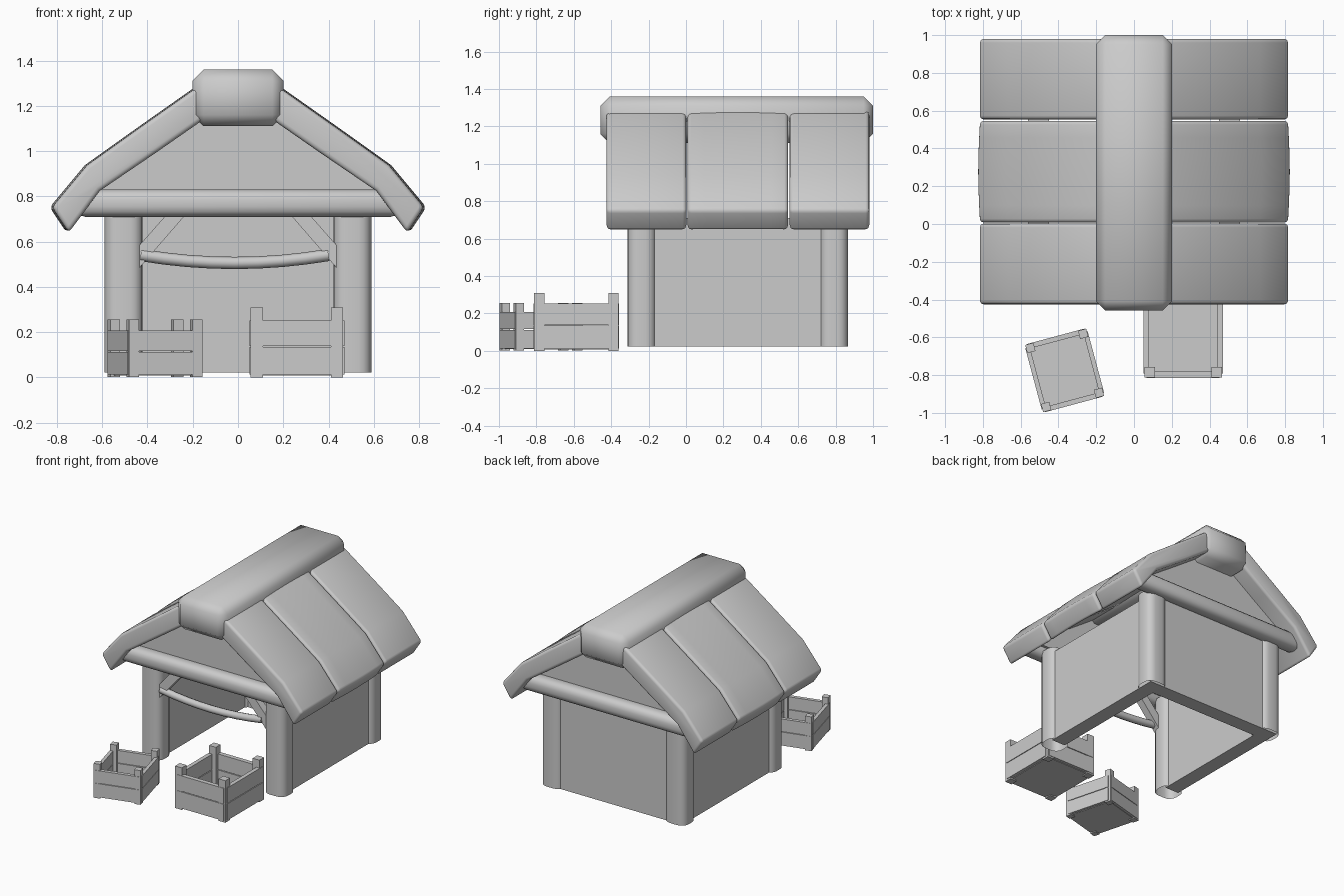
import bpy, bmesh, math
from mathutils import Matrix, Vector

if "Cube" in bpy.data.objects:
    bpy.data.objects.remove(bpy.data.objects["Cube"])


def finish(bm, name, smooth=True, recalc=True):
    if recalc:
        bmesh.ops.recalc_face_normals(bm, faces=bm.faces)
    me = bpy.data.meshes.new(name)
    bm.to_mesh(me)
    bm.free()
    ob = bpy.data.objects.new(name, me)
    bpy.context.collection.objects.link(ob)
    if smooth:
        bpy.ops.object.select_all(action='DESELECT')
        ob.select_set(True)
        bpy.context.view_layer.objects.active = ob
        bpy.ops.object.shade_smooth_by_angle(angle=math.radians(50))
    return ob


def add_box(bm, lo, hi):
    lo, hi = Vector(lo), Vector(hi)
    m = Matrix.Translation((lo + hi) / 2) @ Matrix.Diagonal((*(hi - lo), 1))
    return bmesh.ops.create_cube(bm, size=1, matrix=m)['verts']


def box(name, lo, hi, bevel=0.0, segs=3, axis=None, open_bottom=False):
    """Box with rounded edges; axis limits rounding to edges along that axis."""
    bm = bmesh.new()
    add_box(bm, lo, hi)
    if bevel:
        edges = [e for e in bm.edges if axis is None or
                 abs((e.verts[0].co - e.verts[1].co).normalized()[axis]) > 0.9]
        bmesh.ops.bevel(bm, geom=edges, offset=bevel, segments=segs, profile=0.5, affect='EDGES')
    if open_bottom:
        bm.normal_update()
        low = [f for f in bm.faces if f.normal.z < -0.9]
        bmesh.ops.delete(bm, geom=low, context='FACES')
    return finish(bm, name, bevel > 0, not open_bottom)


def prism(name, pts, y0, y1, bevel=0.0, bulge=0.0, steps=1):
    """x-z outline swept along y, optionally bulging outward mid-way."""
    bm = bmesh.new()
    rings = []
    s = 1 if sum(p[0] for p in pts) > 0 else -1
    for i in range(steps + 1):
        t = i / steps
        b = bulge * math.sin(math.pi * t)
        rings.append([bm.verts.new((x + s * b, y0 + (y1 - y0) * t, z)) for x, z in pts])
    n = len(pts)
    for a, b in zip(rings, rings[1:]):
        for k in range(n):
            bm.faces.new((a[k], a[(k + 1) % n], b[(k + 1) % n], b[k]))
    bm.faces.new(rings[0])
    bm.faces.new(rings[-1])
    bmesh.ops.recalc_face_normals(bm, faces=bm.faces)
    bm.normal_update()
    if bevel:
        edges = [e for e in bm.edges if e.calc_face_angle(0) > math.radians(60)]
        bmesh.ops.bevel(bm, geom=edges, offset=bevel, segments=3, profile=0.5, affect='EDGES')
    return finish(bm, name, bevel > 0)


# Ridge cap
box("ridge_cap", (-0.202, -0.458, 1.11), (0.202, 1.0, 1.36), 0.05, 1)

# Roof panels, three per side
outline = [(0.17, 1.29), (0.43, 1.107), (0.667, 0.938), (0.822, 0.752),
           (0.748, 0.64), (0.61, 0.825), (0.36, 0.995), (0.13, 1.155)]
for side, s in (("left", -1), ("right", 1)):
    pts = [(s * x, z) for x, z in outline]
    for i, (y0, y1, b) in enumerate(((-0.425, 0.002, 0.0), (0.008, 0.546, 0.01), (0.554, 0.98, 0.0))):
        prism(f"roof_panel_{side}_{i + 1}", pts, y0, y1, 0.02, b, 6 if b else 1)

# Tie beams and gable boards, front and back
gable = [(-0.65, 0.77), (0.65, 0.77), (0.62, 0.86), (0.17, 1.18), (-0.17, 1.18), (-0.62, 0.86)]
for end, beam_y, gable_y in (("front", -0.32, -0.27), ("back", 0.87, 0.82)):
    box(f"{end}_tie_beam", (-0.72, beam_y - 0.06, 0.71), (0.72, beam_y + 0.06, 0.83), 0.045, 3)
    prism(f"{end}_gable_board", gable, gable_y - 0.03, gable_y + 0.03)

for side, s in (("left", -1), ("right", 1)):
    # Corner posts, open underneath
    for end, y in (("front", -0.237), ("back", 0.79)):
        box(f"{end}_{side}_post", (s * 0.505 - 0.084, y - 0.076, 0.022),
            (s * 0.505 + 0.084, y + 0.076, 0.74), 0.055, 4, axis=2, open_bottom=True)
    # Side walls
    x0, x1 = sorted((s * 0.45, s * 0.56))
    box(f"{side}_wall", (x0, -0.2, 0.022), (x1, 0.735, 0.71))
    # Doorway corner braces
    brace = [(s * 0.435, 0.485), (s * 0.435, 0.585), (s * 0.32, 0.715), (s * 0.235, 0.715)]
    prism(f"{side}_brace", brace, -0.295, -0.24)
# Back wall, running between the outer wall faces
box("back_wall", (-0.56, 0.735, 0.022), (0.56, 0.845, 0.71))

# Sagging pole across the doorway
cu = bpy.data.curves.new("sagging_pole", 'CURVE')
cu.dimensions = '3D'
cu.bevel_depth = 0.027
cu.bevel_resolution = 2
cu.use_fill_caps = True
sp = cu.splines.new('POLY')
sp.points.add(8)
for i, p in enumerate(sp.points):
    t = i / 4 - 1
    p.co = (-0.015 + 0.415 * t, -0.28, 0.506 + 0.035 * t * t, 1)
bpy.context.collection.objects.link(bpy.data.objects.new("sagging_pole", cu))


# Open crates: corner posts, two planks per side, floor
def crate(name, loc, angle, scale):
    bm = bmesh.new()
    w, d, p = 0.205, 0.226, 0.055
    for sx in (-1, 1):
        for sy in (-1, 1):
            cx, cy = sx * (w - p / 2), sy * (d - p / 2)
            add_box(bm, (cx - p / 2, cy - p / 2, 0), (cx + p / 2, cy + p / 2, 0.31))
    for z0, z1 in ((0.012, 0.134), (0.139, 0.252)):
        for s in (-1, 1):
            y0, y1 = sorted((s * (d - 0.03), s * (d + 0.003)))
            add_box(bm, (-w + 0.012, y0, z0), (w - 0.012, y1, z1))
            x0, x1 = sorted((s * (w - 0.025), s * (w + 0.005)))
            add_box(bm, (x0, -d + 0.02, z0), (x1, d - 0.02, z1))
    add_box(bm, (-w + 0.02, -d + 0.02, 0.008), (w - 0.02, d - 0.02, 0.035))
    ob = finish(bm, name, False)
    ob.location, ob.rotation_euler.z, ob.scale = loc, angle, (scale,) * 3


crate("large_crate", (0.26, -0.586, 0), 0, 1.0)
crate("small_crate", (-0.367, -0.775, 0.003), math.radians(15), 0.815)
